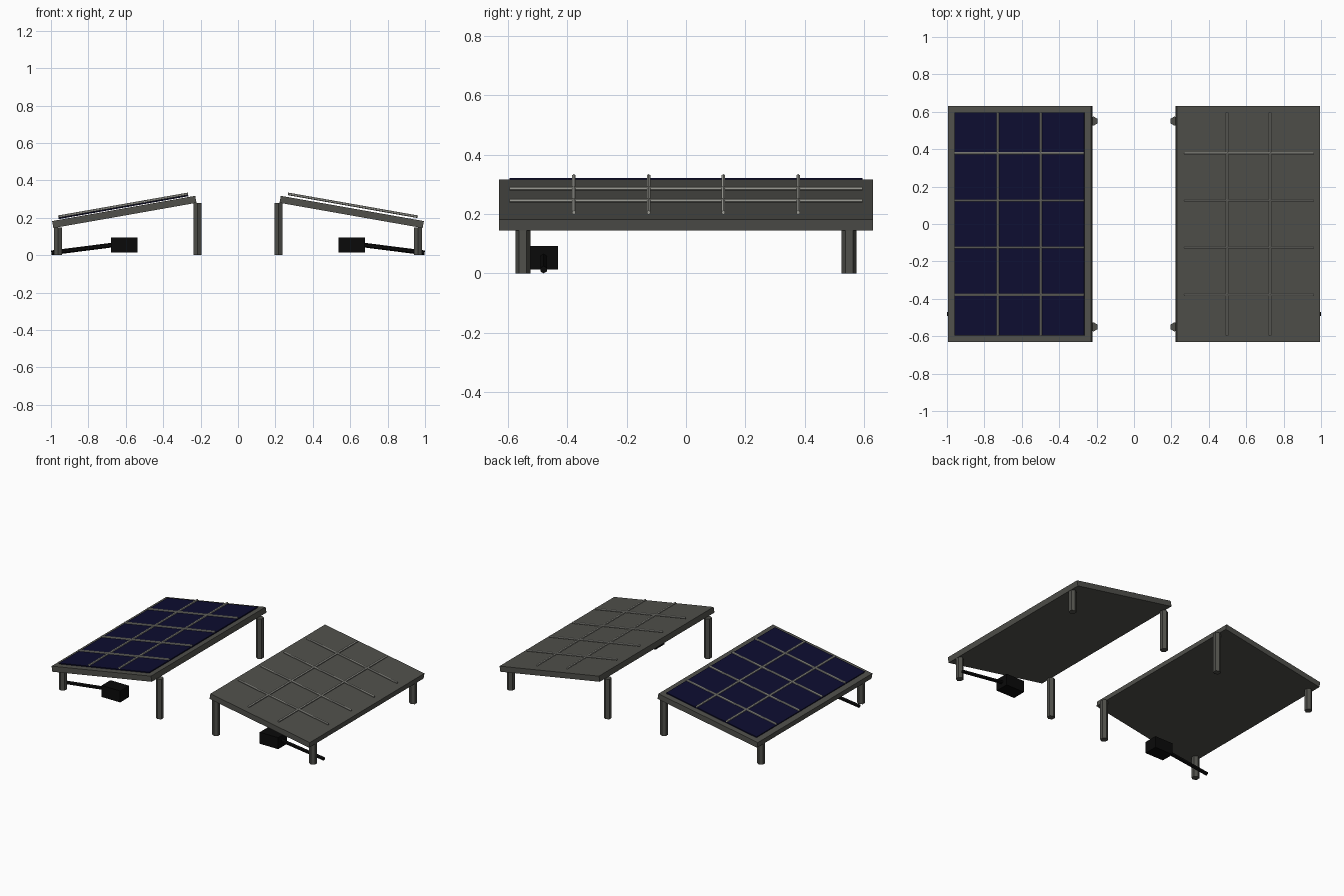
import bpy
from math import radians, sin, cos
from mathutils import Vector, Matrix

if "Cube" in bpy.data.objects:
    bpy.data.objects.remove(bpy.data.objects["Cube"])


def material(name, rgb):
    m = bpy.data.materials.new(name)
    m.use_nodes = True
    m.diffuse_color = (*rgb, 1)
    m.node_tree.nodes["Principled BSDF"].inputs["Base Color"].default_value = (*rgb, 1)
    return m


FRAME = material("dark grey metal", (0.08, 0.08, 0.07))
CELL = material("deep blue cell", (0.004, 0.004, 0.03))
BAR = material("pale grey metal", (0.4, 0.4, 0.36))
BLACK = material("black plastic", (0.003, 0.003, 0.003))


def finish(name, mat, matrix):
    ob = bpy.context.object
    ob.name = name
    ob.data.materials.append(mat)
    ob.matrix_world = matrix
    return ob


def box(name, mat, size, matrix):
    bpy.ops.mesh.primitive_cube_add(size=1)
    ob = finish(name, mat, matrix)
    ob.data.transform(Matrix.Diagonal((*size, 1)))


def rod(name, mat, start, end, radius, base=Matrix()):
    """Six-sided rod between two points."""
    a, b = Vector(start), Vector(end)
    bpy.ops.mesh.primitive_cylinder_add(vertices=6, radius=radius, depth=(b - a).length)
    turn = (b - a).to_track_quat("Z", "Y").to_matrix().to_4x4()
    finish(name, mat, base @ Matrix.Translation((a + b) / 2) @ turn)


CENTRE_X, TILT = 0.608, radians(10)

for side, s in (("right", -1), ("left", 1)):
    # Tilted panel, high edge towards the middle
    tilt = Matrix.Translation((s * CENTRE_X, 0, 0.231)) @ Matrix.Rotation(s * TILT, 4, "Y")
    box(f"{side}_panel_frame", FRAME, (0.777, 1.26, 0.038), tilt)

    # Cell sheet is fitted on one panel only
    if side == "right":
        box("right_cell_sheet", CELL, (0.704, 1.19, 0.007),
            tilt @ Matrix.Translation((0, 0, 0.0265)))

    # Grid bars just above the panel
    for i in range(2):
        x = (i - 0.5) * 0.234
        rod(f"{side}_long_bar_{i + 1}", BAR, (x, -0.595, 0.036), (x, 0.595, 0.036), 0.007, tilt)
    for i in range(4):
        y = (i - 1.5) * 0.252
        rod(f"{side}_cross_bar_{i + 1}", BAR, (-0.352, y, 0.036), (0.352, y, 0.036), 0.007, tilt)

    # Legs
    for end, y in (("front", -0.55), ("back", 0.55)):
        rod(f"{side}_{end}_inner_leg", FRAME, (s * 0.217, y, 0), (s * 0.217, y, 0.278), 0.025)
        rod(f"{side}_{end}_outer_leg", FRAME, (s * 0.963, y, 0), (s * 0.963, y, 0.148), 0.025)

    # Junction box and its cable
    box(f"{side}_junction_box", BLACK, (0.142, 0.096, 0.08),
        Matrix.Translation((s * CENTRE_X, -0.48, 0.053)))
    rod(f"{side}_cable", BLACK, (s * CENTRE_X, -0.48, 0.062), (s * 0.998, -0.48, 0.0125), 0.0125)
